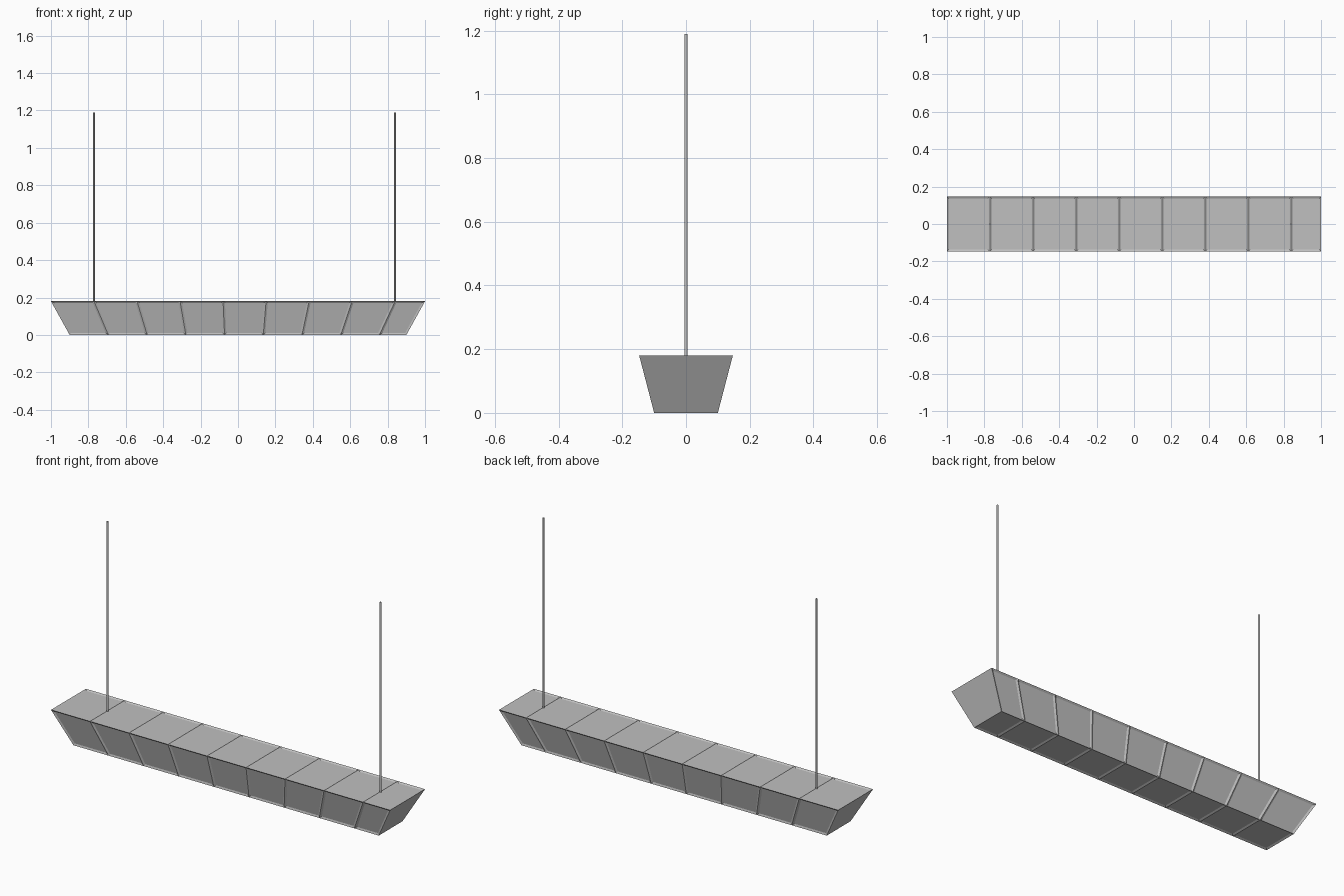
import bpy
import bmesh

cube = bpy.data.objects.get("Cube")
if cube:
    bpy.data.objects.remove(cube, do_unlink=True)

# Single grey finish
grey = bpy.data.materials.new("light_grey")
grey.use_nodes = True
colour = (0.53, 0.53, 0.53, 1)
grey.diffuse_color = colour
grey.node_tree.nodes["Principled BSDF"].inputs["Base Color"].default_value = colour

HEIGHT, TOP = 0.18, 1.19
TAPER = 0.9                       # bottom length relative to the top
HALF_TOP, HALF_BOTTOM = 0.147, 0.1
FIRST, STEP = -0.77, 0.23         # position and spacing of the cross bars
bars = [FIRST + STEP * i for i in range(8)]


def add_object(name, bm):
    bmesh.ops.recalc_face_normals(bm, faces=bm.faces)
    mesh = bpy.data.meshes.new(name)
    bm.to_mesh(mesh)
    bm.free()
    mesh.materials.append(grey)
    obj = bpy.data.objects.new(name, mesh)
    bpy.context.collection.objects.link(obj)
    return obj


# Tapered trough: rings along x joined by quads, with capped ends
bm = bmesh.new()
rings = []
for x in [-1] + bars + [1]:
    corners = [(x * TAPER, -HALF_BOTTOM, 0), (x * TAPER, HALF_BOTTOM, 0),
               (x, HALF_TOP, HEIGHT), (x, -HALF_TOP, HEIGHT)]
    rings.append([bm.verts.new(c) for c in corners])
panels = []
for a, b in zip(rings, rings[1:]):
    for i in range(4):
        j = (i + 1) % 4
        panels.append(bm.faces.new((a[i], a[j], b[j], b[i])))
bm.faces.new(rings[0])
bm.faces.new(rings[-1])
bmesh.ops.recalc_face_normals(bm, faces=bm.faces)

# Recessed panels leave a raised frame along the edges and seams
bmesh.ops.inset_individual(bm, faces=panels, thickness=0.01, depth=-0.005,
                           use_even_offset=True)
add_object("lamp_body", bm)

# Suspension rods on the first and last cross bars
for name, x in (("right_rod", bars[0]), ("left_rod", bars[-1])):
    bm = bmesh.new()
    length = TOP - HEIGHT + 0.01
    bmesh.ops.create_cone(bm, cap_ends=True, segments=12, radius1=0.005,
                          radius2=0.005, depth=length)
    bmesh.ops.translate(bm, verts=bm.verts, vec=(x, 0, TOP - length / 2))
    rod = add_object(name, bm)
    for face in rod.data.polygons:
        face.use_smooth = len(face.vertices) == 4
